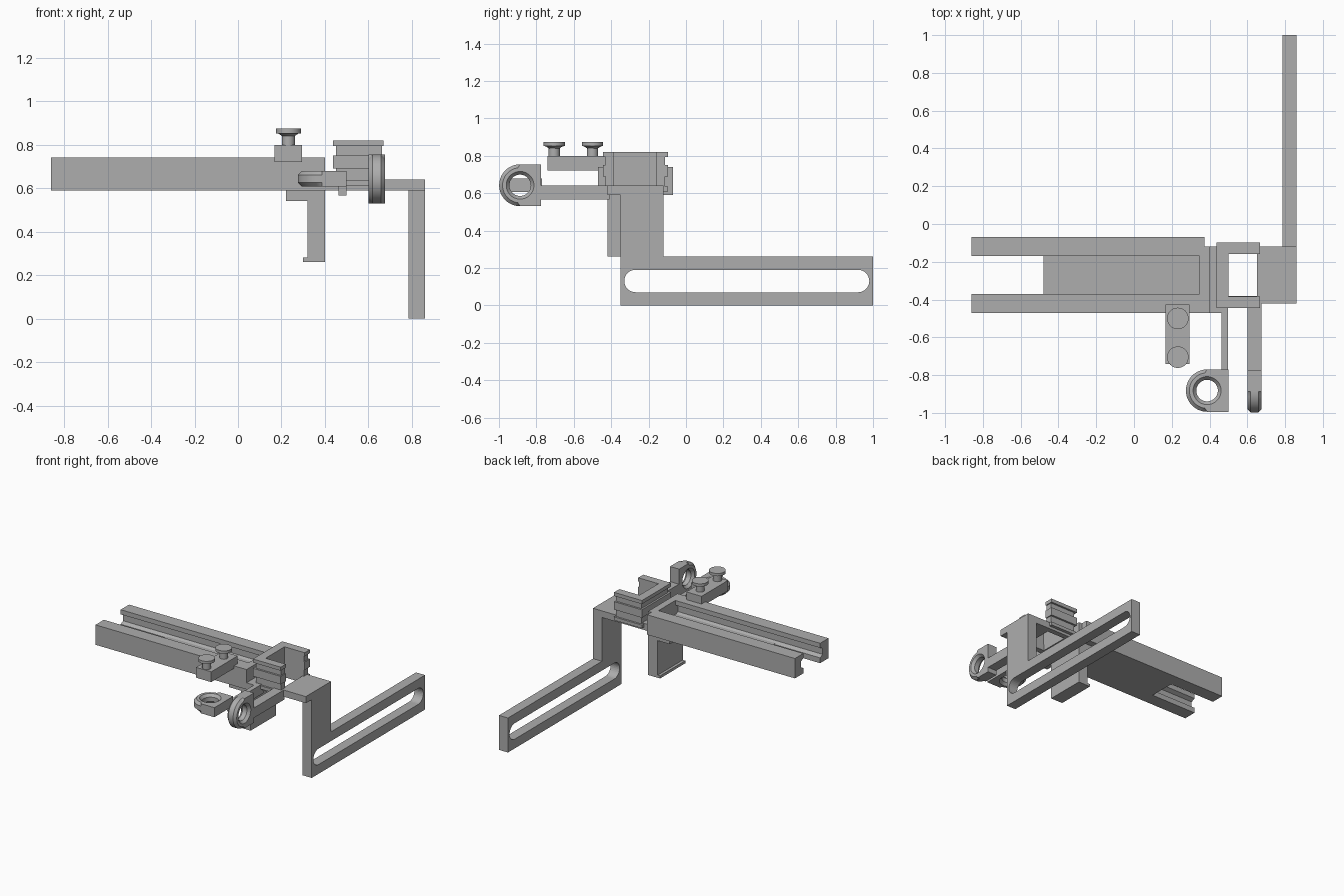
import bpy, bmesh, math
from mathutils import Vector

cube = bpy.data.objects.get("Cube")
if cube:
    bpy.data.objects.remove(cube, do_unlink=True)

grey = bpy.data.materials.new("machined grey")
grey.use_nodes = True
GREY = (0.42, 0.42, 0.42, 1)
grey.diffuse_color = GREY
grey.node_tree.nodes["Principled BSDF"].inputs["Base Color"].default_value = GREY


def finish(name, bm, smooth=False):
    bmesh.ops.recalc_face_normals(bm, faces=bm.faces)
    mesh = bpy.data.meshes.new(name)
    bm.to_mesh(mesh)
    bm.free()
    mesh.materials.append(grey)
    ob = bpy.data.objects.new(name, mesh)
    bpy.context.collection.objects.link(ob)
    if smooth:
        bpy.ops.object.select_all(action='DESELECT')
        ob.select_set(True)
        bpy.context.view_layer.objects.active = ob
        bpy.ops.object.shade_smooth_by_angle(angle=math.radians(30))
    return ob


def prism(name, outline, axis, lo, hi):
    """Extrude an outline along an axis; the outline uses the other two axes in order."""
    bm = bmesh.new()
    pts = []
    for a, b in outline:
        p = [a, b]
        p.insert(axis, lo)
        pts.append(bm.verts.new(p))
    face = bm.faces.new(pts)
    out = bmesh.ops.extrude_face_region(bm, geom=[face])
    move = Vector((0, 0, 0))
    move[axis] = hi - lo
    bmesh.ops.translate(bm, vec=move, verts=[v for v in out["geom"] if isinstance(v, bmesh.types.BMVert)])
    return finish(name, bm)


def box(name, x0, x1, y0, y1, z0, z1):
    return prism(name, [(x0, y0), (x1, y0), (x1, y1), (x0, y1)], 2, z0, z1)


def ring(name, centre, radius, half, place):
    """Eyelet: half round, half square, with a countersunk hole."""
    n, soft = 48, 0.018
    section = [(radius - soft, half), (radius, half - soft), (radius, soft - half), (radius - soft, -half),
               (0.074, -half), (0.057, 0.02 - half), (0.057, half - 0.02), (0.074, half)]
    bm = bmesh.new()
    loops = []
    for k, (r, w) in enumerate(section):
        loop = []
        for i in range(n):
            c, s = math.cos(math.tau * i / n), math.sin(math.tau * i / n)
            q = r
            if k < 4 and c > -0.001:
                q = radius / max(abs(c), abs(s))
            loop.append(bm.verts.new(Vector(centre) + Vector(place(q * c, q * s, w))))
        loops.append(loop)
    for k, a in enumerate(loops):
        b = loops[(k + 1) % len(loops)]
        for i in range(n):
            j = (i + 1) % n
            bm.faces.new((a[i], a[j], b[j], b[i]))
    return finish(name, bm, True)


def turned(name, x, y, profile):
    """Solid of revolution about a vertical axis."""
    bm = bmesh.new()
    verts = [bm.verts.new((x + r, y, z)) for r, z in profile]
    edges = [bm.edges.new(p) for p in zip(verts, verts[1:])]
    bmesh.ops.spin(bm, geom=verts + edges, cent=(x, y, 0), axis=(0, 0, 1), angle=math.tau, steps=32)
    bmesh.ops.remove_doubles(bm, verts=bm.verts, dist=0.0001)
    return finish(name, bm, True)


# Slotted side bracket
bracket = prism("slotted_bracket", [(-0.35, 0), (1, 0), (1, 0.26), (-0.12, 0.26), (-0.12, 0.60), (-0.35, 0.60)],
                0, 0.785, 0.86)
slot = []
for centre, start in ((0.92, -90), (-0.27, 90)):
    for i in range(17):
        a = math.radians(start + 180 * i / 16)
        slot.append((centre + 0.06 * math.cos(a), 0.13 + 0.06 * math.sin(a)))
cutter = prism("slot_cutter", slot, 0, 0.7, 0.95)
cutter.hide_render = True
cut = bracket.modifiers.new("slot", 'BOOLEAN')
cut.object, cut.operation, cut.solver = cutter, 'DIFFERENCE', 'EXACT'
bpy.context.view_layer.objects.active = bracket
bpy.ops.object.modifier_apply(modifier=cut.name)
bpy.data.objects.remove(cutter, do_unlink=True)

# Bridge plate with a rectangular window
box("bridge_right", 0.65, 0.86, -0.42, -0.12, 0.59, 0.64)
box("bridge_left", 0.37, 0.50, -0.42, -0.12, 0.59, 0.64)
for label, y0, y1 in (("front", -0.42, -0.38), ("back", -0.16, -0.12)):
    box("bridge_" + label, 0.50, 0.65, y0, y1, 0.59, 0.64)

# Channel with grooved rails
MID = -0.27
for label, side, end in (("front", -1, 0.40), ("back", 1, 0.373)):
    half = [(0.20, 0.59), (0.20, 0.74), (0.10, 0.74), (0.10, 0.705), (0.13, 0.69),
            (0.13, 0.645), (0.10, 0.63), (0.10, 0.59)]
    prism(label + "_rail", [(MID + side * y, z) for y, z in half], 0, -0.86, end)
box("channel_floor", -0.48, 0.36, -0.38, -0.16, 0.59, 0.635)
box("channel_end_wall", 0.348, 0.40, -0.42, -0.12, 0.59, 0.74)

# Hanging hook under the channel
prism("hanging_hook", [(0.22, 0.59), (0.22, 0.54), (0.32, 0.54), (0.32, 0.28), (0.30, 0.28),
                       (0.30, 0.26), (0.40, 0.26), (0.40, 0.59)], 1, -0.42, -0.12)

# Ribbed clamp, a stack of C-shaped layers open to the right
for i, (z0, z1, inset) in enumerate(((0.61, 0.635, 0), (0.635, 0.69, 0.014), (0.69, 0.75, 0),
                                     (0.75, 0.793, 0.014), (0.793, 0.82, 0))):
    x0, x1 = 0.436 + inset, 0.668 - inset / 2
    y0, y1 = -0.445 + inset, -0.097 - inset
    prism("clamp_layer_%d" % (i + 1), [(x0, y0), (x1, y0), (x1, -0.385), (0.50, -0.385), (0.50, -0.16),
                                       (x1, -0.16), (x1, y1), (x0, y1)], 2, z0, z1)

# Eyelets and their arms
ring("flat_eyelet", (0.387, -0.882, 0.643), 0.112, 0.036, lambda u, v, w: (u, v, w))
ring("upright_eyelet", (0.638, -0.887, 0.642), 0.112, 0.038, lambda u, v, w: (w, u, v))
box("flat_eyelet_arm", 0.463, 0.498, -0.79, -0.41, 0.565, 0.64)
box("upright_eyelet_arm", 0.602, 0.675, -0.78, -0.41, 0.565, 0.64)
box("arm_tab", 0.39, 0.47, -0.47, -0.41, 0.59, 0.64)

# Screw block and thumb screws
box("screw_block", 0.168, 0.295, -0.74, -0.425, 0.72, 0.798)
for label, y in (("back", -0.50), ("front", -0.705)):
    turned(label + "_thumb_screw", 0.232, y, [(0, 0.79), (0.03, 0.79), (0.03, 0.84), (0.045, 0.85), (0.057, 0.852),
                                              (0.057, 0.873), (0, 0.873)])
